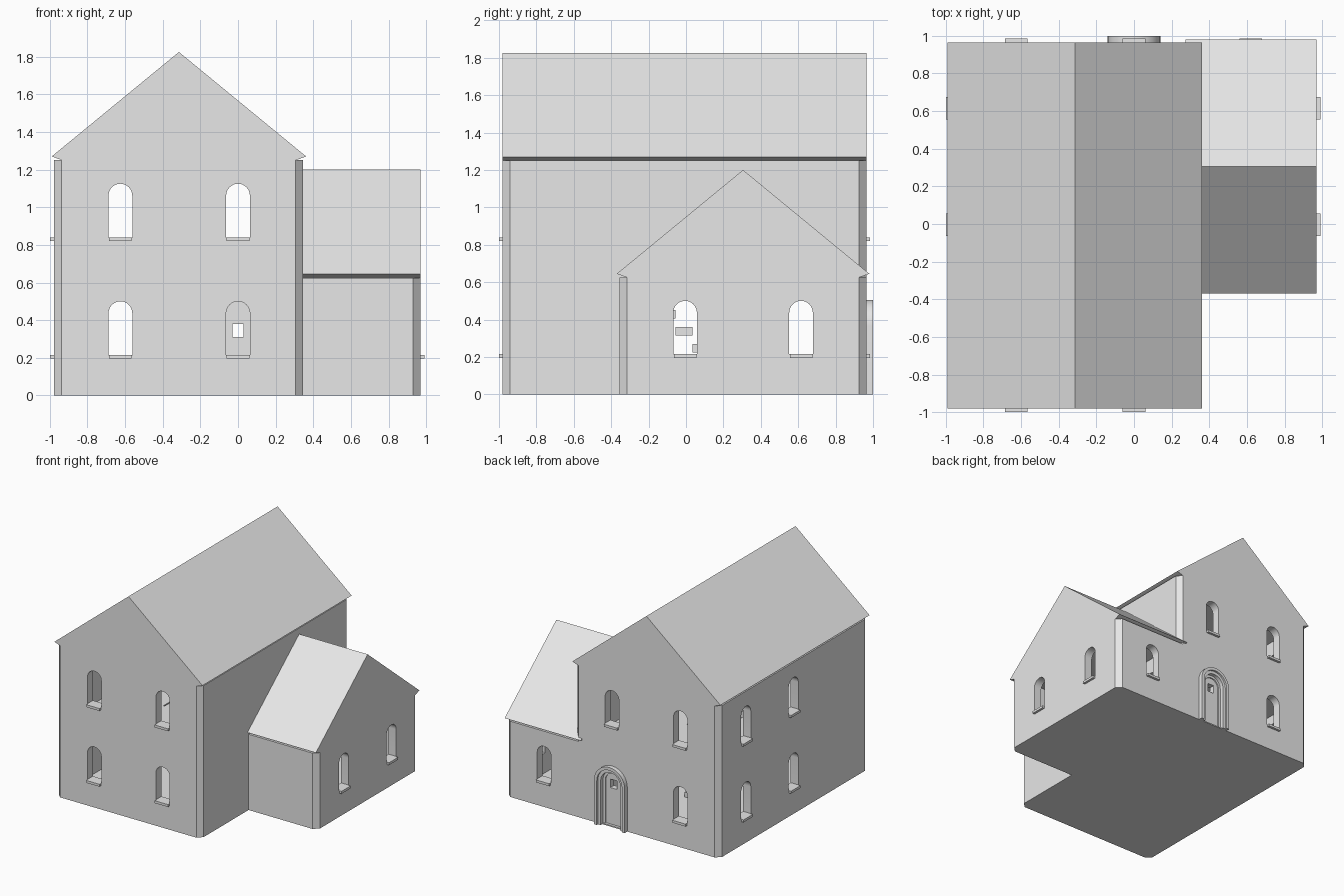
import bpy, bmesh, math

if "Cube" in bpy.data.objects:
    bpy.data.objects.remove(bpy.data.objects["Cube"], do_unlink=True)

stone = bpy.data.materials.new("light_grey_stone")
stone.use_nodes = True
GREY = (0.8, 0.8, 0.8, 1)
stone.diffuse_color = GREY
stone.node_tree.nodes["Principled BSDF"].inputs["Base Color"].default_value = GREY

# Main block, annex and wall sizes
X0, X1, Y0, Y1 = -0.978, 0.345, -0.98, 0.965
AX, AY = 0.97, -0.355
T, CH, JOIN = 0.07, 0.04, 0.275
EAVE, ANNEX_EAVE = 1.25, 0.625
WIN_R, LOW, HIGH = 0.063, 0.215, 0.84
parts = []


def prism(name, pts, axis, a, b):
    """Extrude a 2D outline along an axis from a to b."""
    place = {"x": lambda u, v, t: (t, u, v),
             "y": lambda u, v, t: (u, t, v),
             "z": lambda u, v, t: (u, v, t)}[axis]
    bm = bmesh.new()
    lo = [bm.verts.new(place(u, v, a)) for u, v in pts]
    hi = [bm.verts.new(place(u, v, b)) for u, v in pts]
    bm.faces.new(lo)
    bm.faces.new(hi[::-1])
    n = len(pts)
    for i in range(n):
        j = (i + 1) % n
        bm.faces.new((lo[i], hi[i], hi[j], lo[j]))
    bmesh.ops.recalc_face_normals(bm, faces=bm.faces)
    mesh = bpy.data.meshes.new(name)
    bm.to_mesh(mesh)
    bm.free()
    obj = bpy.data.objects.new(name, mesh)
    bpy.context.collection.objects.link(obj)
    mesh.materials.append(stone)
    parts.append(obj)
    return obj


def rect(u0, u1, v0, v1):
    return [(u0, v0), (u1, v0), (u1, v1), (u0, v1)]


def arch(c, r, bottom, spring, steps=16):
    arc = [(c + r * math.cos(math.pi * i / steps), spring + r * math.sin(math.pi * i / steps))
           for i in range(steps + 1)]
    return [(c + r, bottom)] + arc + [(c - r, bottom)]


def cut(target, cutters):
    for c in cutters:
        c.hide_render = True
        m = target.modifiers.new("cut", "BOOLEAN")
        m.operation, m.solver, m.object = "DIFFERENCE", "EXACT", c
    bpy.context.view_layer.update()
    done = target.evaluated_get(bpy.context.evaluated_depsgraph_get())
    mesh = bpy.data.meshes.new_from_object(done)
    target.modifiers.clear()
    target.data = mesh


def discard(cutters):
    for c in cutters:
        parts.remove(c)
        bpy.data.objects.remove(c, do_unlink=True)


# Hollow wall shells with chamfered corners
main = prism("main_walls", [
    (X0 + CH, Y0), (X1 - CH, Y0), (X1, Y0 + CH), (X1, Y1 - CH),
    (X1 - CH, Y1), (X0 + CH, Y1), (X0, Y1 - CH), (X0, Y0 + CH)], "z", 0, EAVE)
annex = prism("annex_walls", [
    (JOIN, AY), (AX - CH, AY), (AX, AY + CH), (AX, Y1 - CH), (AX - CH, Y1), (JOIN, Y1)],
    "z", 0, ANNEX_EAVE)
main_room = prism("main_room_cutter", rect(X0 + T, X1 - T, Y0 + T, Y1 - T), "z", 0.05, 1.4)
annex_room = prism("annex_room_cutter", rect(X1, AX - T, AY + T, Y1 - T), "z", 0.05, 0.8)

# Windows: axis through the wall, outer plane, outward sign, centre, sill heights
WINDOWS = [("y", Y0, -1, -0.625, (LOW, HIGH)), ("y", Y0, -1, 0, (LOW, HIGH)),
           ("y", Y1, 1, -0.625, (LOW, HIGH)), ("y", Y1, 1, 0, (HIGH,)),
           ("y", Y1, 1, 0.62, (LOW,))]
for y in (-0.005, 0.615):
    WINDOWS += [("x", X0, -1, y, (LOW, HIGH)), ("x", AX, 1, y, (LOW,))]

holes = []
for axis, plane, sign, c, heights in WINDOWS:
    for z in heights:
        spring = z + 0.285 - WIN_R
        holes.append(prism("window_cutter", arch(c, WIN_R, z, spring), axis,
                           plane - 0.12 * sign, plane + 0.1 * sign))
        prism("window_sill", rect(c - 0.06, c + 0.06, z - 0.02, z), axis,
              plane - 0.03 * sign, plane + 0.02 * sign)
# Openings between the main block and the annex
for y in (-0.005, 0.615):
    holes.append(prism("passage_cutter", arch(y, WIN_R, LOW, LOW + 0.222), "x", 0.2, 0.42))

# Door recess
SPRING = 0.365
recess = prism("door_cutter", arch(0, 0.09, 0.01, SPRING), "y", Y1 - 0.03, Y1 + 0.1)

cut(main, [main_room, recess] + holes)
cut(annex, [annex_room] + holes)
discard([main_room, annex_room, recess] + holes)


# Arched door surround, door leaf and its small square opening
def arch_ring(name, r_out, r_in, y_a, y_b):
    outline = arch(0, r_out, 0, SPRING) + arch(0, r_in, 0, SPRING)[::-1]
    return prism(name, outline, "y", y_a, y_b)


arch_ring("door_frame_outer", 0.14, 0.115, Y1 - 0.01, 1.0)
arch_ring("door_frame_inner", 0.115, 0.09, Y1 - 0.01, 0.985)
arch_ring("door_border", 0.09, 0.07, Y1 - 0.035, Y1 - 0.012)
leaf = prism("door_leaf", arch(0, 0.07, 0.01, SPRING), "y", Y1 - 0.05, Y1 - 0.022)
pocket = prism("door_opening_cutter", rect(-0.03, 0.03, 0.31, 0.38), "y", Y1 - 0.1, Y1 + 0.1)
cut(leaf, [pocket])
cut(main, [pocket])
discard([pocket])


# Gabled roofs with a thin sloping eave
def gable(u0, u1, eave, apex):
    return [(u0, eave + 0.02), ((u0 + u1) / 2, apex), (u1, eave + 0.02),
            (u1 - 0.055, eave), (u0 + 0.055, eave)]


prism("main_roof", gable(-0.99, 0.362, EAVE, 1.825), "y", Y0, Y1)
prism("annex_roof", gable(-0.37, 0.98, ANNEX_EAVE, 1.2), "x", JOIN, AX)

# Upper floor with a stairwell, and open stairs
floor = prism("upper_floor", rect(X0 + T, X1 - T, Y0 + T, Y1 - T), "z", 0.58, 0.63)
well = prism("stairwell_cutter", rect(-0.46, -0.19, -0.32, 0.26), "z", 0.5, 0.7)
cut(floor, [well])
discard([well])
for i in range(7):
    y, z = 0.17 - 0.09 * i, 0.09 * (i + 1)
    prism("stair_tread", rect(-0.45, -0.2, y + 0.045, y + 0.135), "z", z - 0.045, z)

# Smooth the arches, keep every corner sharp
bpy.ops.object.select_all(action="DESELECT")
for obj in parts:
    obj.select_set(True)
bpy.context.view_layer.objects.active = main
bpy.ops.object.shade_smooth_by_angle(angle=math.radians(30))
